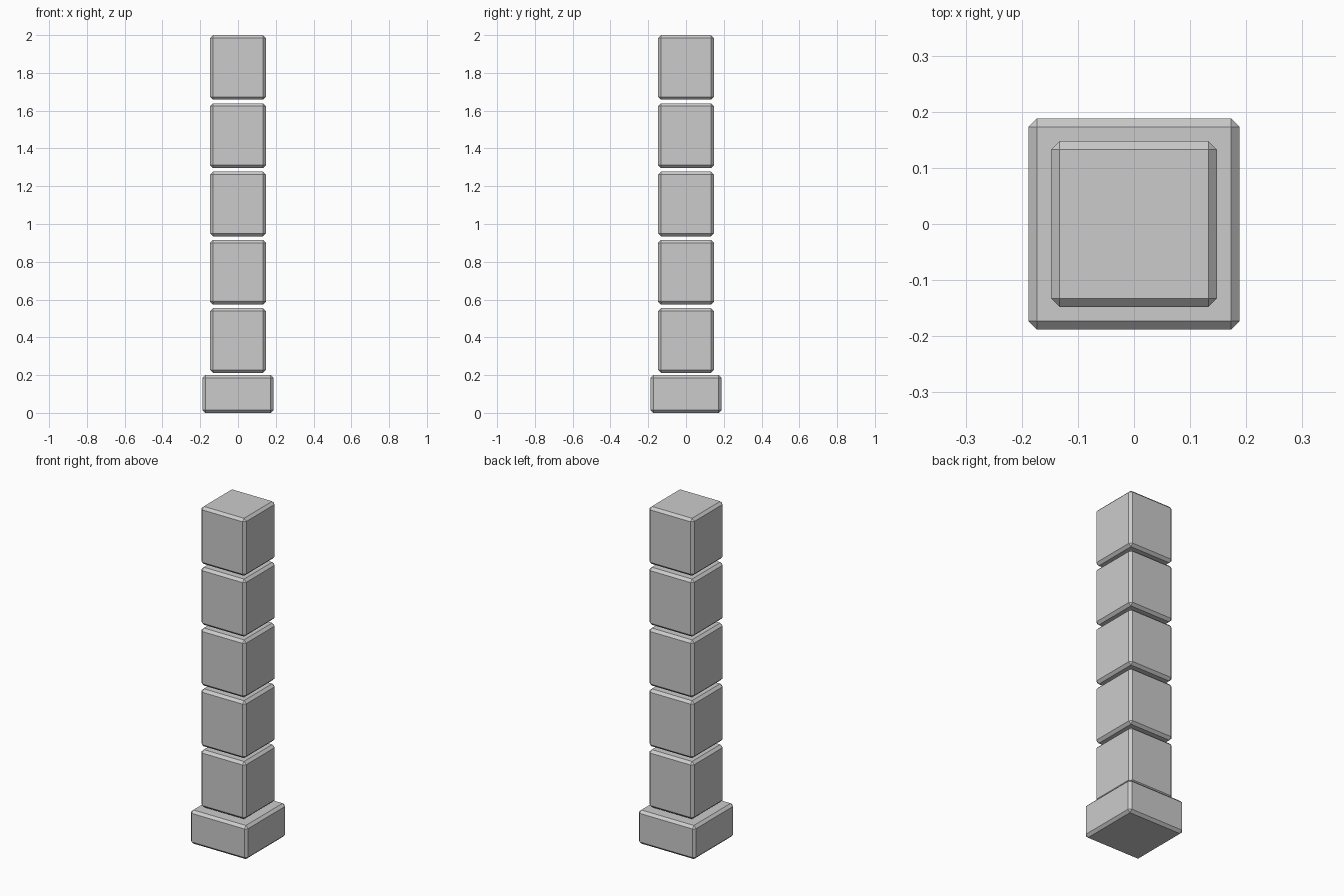
import bpy

if "Cube" in bpy.data.objects:
    bpy.data.objects.remove(bpy.data.objects["Cube"], do_unlink=True)

# Single stone colour
stone = bpy.data.materials.new("grey_stone")
stone.use_nodes = True
color = (0.6, 0.6, 0.6, 1)
stone.diffuse_color = color
stone.node_tree.nodes["Principled BSDF"].inputs["Base Color"].default_value = color


def chamfered_block(name, width, bottom, top):
    """Square block with a flat chamfer on every edge."""
    bpy.ops.mesh.primitive_cube_add(size=1, location=(0, 0, (bottom + top) / 2))
    block = bpy.context.object
    block.name = name
    block.scale = (width, width, top - bottom)
    bpy.ops.object.transform_apply(location=False, rotation=False, scale=True)
    bevel = block.modifiers.new("chamfer", "BEVEL")
    bevel.width = 0.015
    bevel.segments = 1
    block.data.materials.append(stone)
    return block


# Wide plinth at the foot
chamfered_block("base", 0.376, 0, 0.2)

# Five equal blocks stacked with narrow gaps
PITCH, HEIGHT, COUNT = 0.3615, 0.342, 5
for i in range(COUNT):
    top = 2 - (COUNT - 1 - i) * PITCH
    chamfered_block(f"column_block_{i + 1}", 0.295, top - HEIGHT, top)
